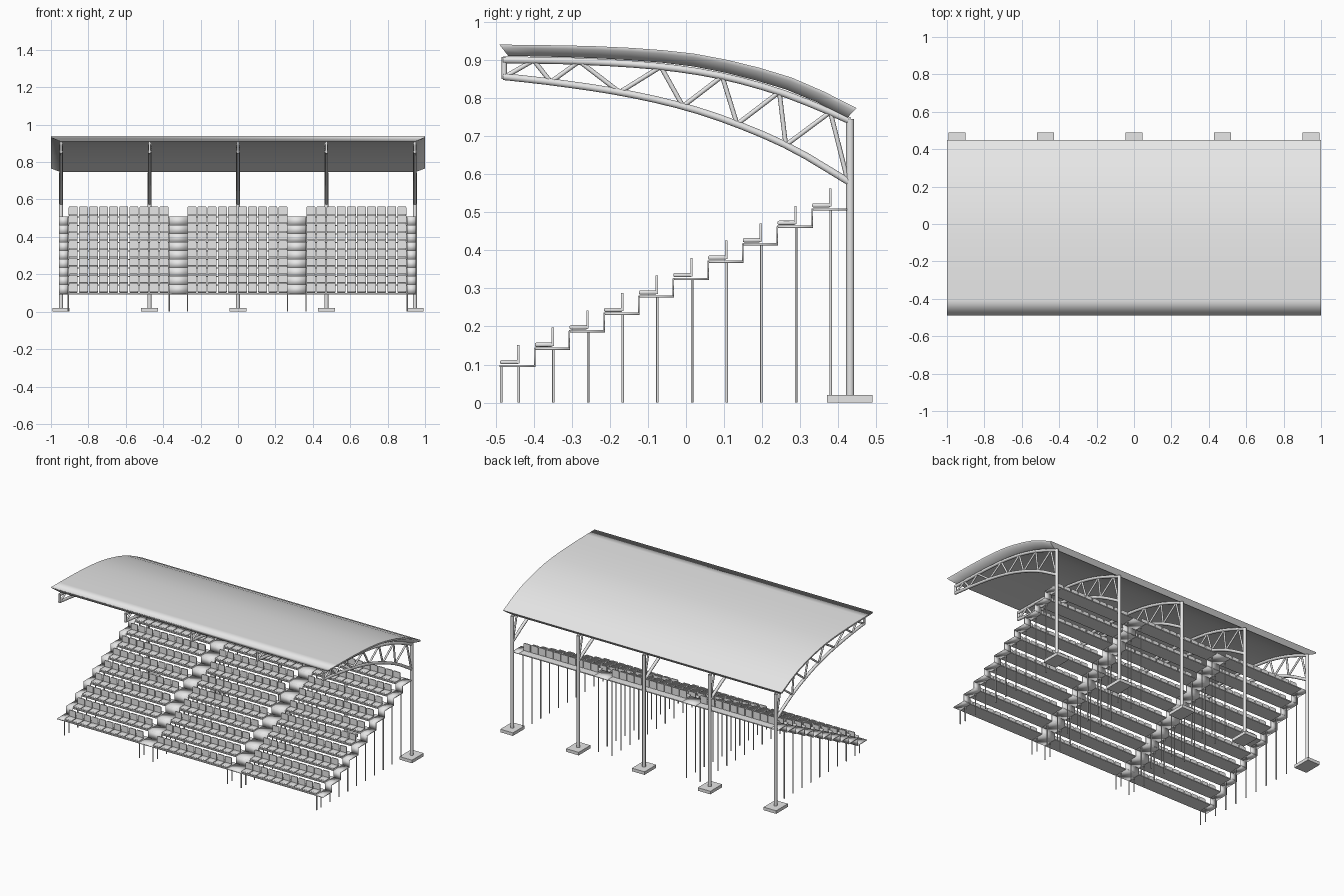
import bpy, bmesh, math
from mathutils import Vector, Matrix

if "Cube" in bpy.data.objects:
    bpy.data.objects.remove(bpy.data.objects["Cube"])

grey = bpy.data.materials.new("light grey")
grey.diffuse_color = (0.8, 0.8, 0.8, 1)
grey.use_nodes = True
grey.node_tree.nodes["Principled BSDF"].inputs["Base Color"].default_value = grey.diffuse_color


def finish(name, bm, smooth=None):
    bmesh.ops.recalc_face_normals(bm, faces=bm.faces)
    me = bpy.data.meshes.new(name)
    bm.to_mesh(me)
    bm.free()
    me.materials.append(grey)
    ob = bpy.data.objects.new(name, me)
    bpy.context.collection.objects.link(ob)
    if smooth is not None:
        bpy.context.view_layer.objects.active = ob
        ob.select_set(True)
        bpy.ops.object.shade_smooth_by_angle(angle=math.radians(smooth))
        ob.select_set(False)
    return ob


def box(bm, x0, x1, y0, y1, z0, z1):
    m = Matrix.Translation(((x0 + x1) / 2, (y0 + y1) / 2, (z0 + z1) / 2))
    m = m @ Matrix.Diagonal((x1 - x0, y1 - y0, z1 - z0, 1))
    return bmesh.ops.create_cube(bm, size=1, matrix=m)["verts"]


def rod(bm, a, b, r, n=8):
    a, b = Vector(a), Vector(b)
    d = b - a
    m = Matrix.Translation((a + b) / 2) @ d.to_track_quat('Z', 'Y').to_matrix().to_4x4()
    bmesh.ops.create_cone(bm, cap_ends=True, segments=n, radius1=r, radius2=r,
                          depth=d.length, matrix=m)


def tube(bm, pts, r, n=10):
    """Continuous round tube through points in a plane of constant x."""
    pts = [Vector(p) for p in pts]
    rings = []
    for i, p in enumerate(pts):
        t = (pts[min(i + 1, len(pts) - 1)] - pts[max(i - 1, 0)]).normalized()
        side, up = Vector((1, 0, 0)), Vector((1, 0, 0)).cross(t)
        rings.append([bm.verts.new(p + r * (side * math.cos(k * math.tau / n) + up * math.sin(k * math.tau / n)))
                      for k in range(n)])
    for a, b in zip(rings, rings[1:]):
        for k in range(n):
            bm.faces.new((a[k], a[(k + 1) % n], b[(k + 1) % n], b[k]))
    bm.faces.new(rings[0])
    bm.faces.new(rings[-1])


def interp(table, y):
    """Smooth curve height at y (Catmull-Rom through the table)."""
    i = max(k for k in range(len(table) - 1) if table[k][0] <= y or k == 0)
    (y1, z1), (y2, z2) = table[i], table[i + 1]
    y0, z0 = table[max(i - 1, 0)]
    y3, z3 = table[min(i + 2, len(table) - 1)]
    h, t = y2 - y1, (y - y1) / (y2 - y1)
    m1, m2 = (z2 - z0) / (y2 - y0) * h, (z3 - z1) / (y3 - y1) * h
    return ((2*t**3 - 3*t*t + 1) * z1 + (t**3 - 2*t*t + t) * m1
            + (3*t*t - 2*t**3) * z2 + (t**3 - t*t) * m2)


# Roof: curved slab with a thin lip, its rim undercut on every side
roof_top = [(-0.49, 0.940), (-0.22, 0.935), (0.0, 0.919), (0.15, 0.890), (0.3, 0.845), (0.448, 0.773)]
bm = bmesh.new()
N = 11
rows = []
for i in range(N + 1):
    y = -0.49 + 0.938 * i / N
    yb = -0.467 + 0.890 * i / N
    zt, zb = interp(roof_top, y), interp(roof_top, yb) - 0.029 - 0.009 * i / N
    ym, zm = y + (yb - y) * 0.3, zt + (zb - zt) * 0.3
    rows.append([bm.verts.new(c) for c in ((-1, y, zt), (1, y, zt), (1, ym, zm),
                                           (0.95, yb, zb), (-0.95, yb, zb), (-1, ym, zm))])
for a, b in zip(rows, rows[1:]):
    for k in range(6):
        bm.faces.new((a[k], a[(k + 1) % 6], b[(k + 1) % 6], b[k]))
bm.faces.new(rows[0])
bm.faces.new(rows[-1])
for f in bm.faces:
    f.smooth = True
# Crisp rim, apart from the softened front edge and side lips
for a, b in zip(rows, rows[1:]):
    for k in (0, 1, 3, 4):
        bm.edges.get((a[k], b[k])).smooth = False
for ring in (rows[0], rows[-1]):
    for k in range(6):
        if ring is rows[-1] or k > 0:
            bm.edges.get((ring[k], ring[(k + 1) % 6])).smooth = False
finish("roof", bm)

# Roof frames: curved truss, column and footing
upper = [(-0.48, 0.900), (-0.28, 0.896), (-0.066, 0.882), (0.095, 0.857), (0.247, 0.815), (0.379, 0.763), (0.43, 0.740)]
lower = [(-0.48, 0.856), (-0.355, 0.842), (-0.174, 0.815), (-0.008, 0.778), (0.134, 0.731), (0.28, 0.667), (0.43, 0.578)]
web_y = [-0.475, -0.4, -0.355, -0.28, -0.174, -0.066, -0.008, 0.095, 0.134, 0.245, 0.262, 0.379, 0.425]
frames = [-0.946, -0.473, 0, 0.473, 0.946]
trusses, columns, footings = bmesh.new(), bmesh.new(), bmesh.new()
for x in frames:
    for chord in (upper, lower):
        ys = [-0.48 + 0.91 * i / 16 for i in range(17)]
        tube(trusses, [(x, y, interp(chord, y)) for y in ys], 0.0095)
    nodes = [(x, y, interp(upper if i % 2 else lower, y)) for i, y in enumerate(web_y)]
    for a, b in zip(nodes, nodes[1:]):
        rod(trusses, a, b, 0.006, 10)
    rod(trusses, (x, -0.477, 0.849), (x, -0.477, 0.908), 0.007, 10)
    rod(columns, (x, 0.431, 0.01), (x, 0.431, 0.745), 0.0105, 12)
    box(footings, x - 0.045, x + 0.045, 0.37, 0.49, 0, 0.02)
finish("roof_trusses", trusses, 60)
finish("columns", columns, 40)
finish("footings", footings)

# Stepped platform: seat treads, softly shaded aisle steps and thin legs
ROWS, DY, DZ, Y0, Z0 = 10, 0.091, 0.0457, -0.489, 0.099
aisles = [(-0.957, -0.908), (-0.368, -0.27), (0.265, 0.363), (0.903, 0.952)]
leg_x = [-0.908, -0.368, -0.27, 0.265, 0.363, 0.905]
treads, steps, legs = bmesh.new(), bmesh.new(), bmesh.new()
for r in range(ROWS):
    y, z = Y0 + r * DY, Z0 + r * DZ
    for (_, x0), (x1, _) in zip(aisles, aisles[1:]):
        box(treads, x0, x1, y, y + DY + 0.003, z - 0.006, z)
    for x0, x1 in aisles:
        box(steps, x0, x1, y, y + DY + 0.003, z - 0.006, z)
        if r < ROWS - 1:
            box(steps, x0, x1, y + DY - 0.001, y + DY + 0.003, z - 0.004, z + DZ - 0.002)
    for x in leg_x:
        rod(legs, (x, y + 0.05, 0), (x, y + 0.05, z - 0.003), 0.0034, 8)
        if r == 0:
            rod(legs, (x, y + 0.004, 0), (x, y + 0.004, z - 0.003), 0.0034, 8)
finish("treads", treads)
finish("aisle_steps", steps, 180)
finish("platform_legs", legs, 60)

# Seats: one cushion and backrest, repeated by array in each block
for i, cx in enumerate((-0.638, -0.003, 0.633)):
    bm = bmesh.new()
    x = cx - 0.27 + 0.027
    box(bm, x - 0.024, x + 0.024, Y0 + 0.001, Y0 + 0.049, Z0 + 0.002, Z0 + 0.013)
    bmesh.ops.bevel(bm, geom=bm.edges[:], offset=0.004, segments=2, affect='EDGES', profile=0.5)
    back = box(bm, x - 0.024, x + 0.024, Y0 + 0.0455, Y0 + 0.0515, Z0 + 0.004, Z0 + 0.052)
    rim = [e for e in bm.edges if e.verts[0] in back and e.verts[1] in back
           and abs(e.verts[0].co.y - e.verts[1].co.y) > 0.004 and e.verts[0].co.z > Z0 + 0.05]
    bmesh.ops.bevel(bm, geom=rim, offset=0.005, segments=2, affect='EDGES', profile=0.5)
    ob = finish(f"seats_block_{i + 1}", bm, 60)
    for count, step in ((10, (0.054, 0, 0)), (ROWS, (0, DY, DZ))):
        arr = ob.modifiers.new("repeat", 'ARRAY')
        arr.count = count
        arr.use_relative_offset = False
        arr.use_constant_offset = True
        arr.constant_offset_displace = step
